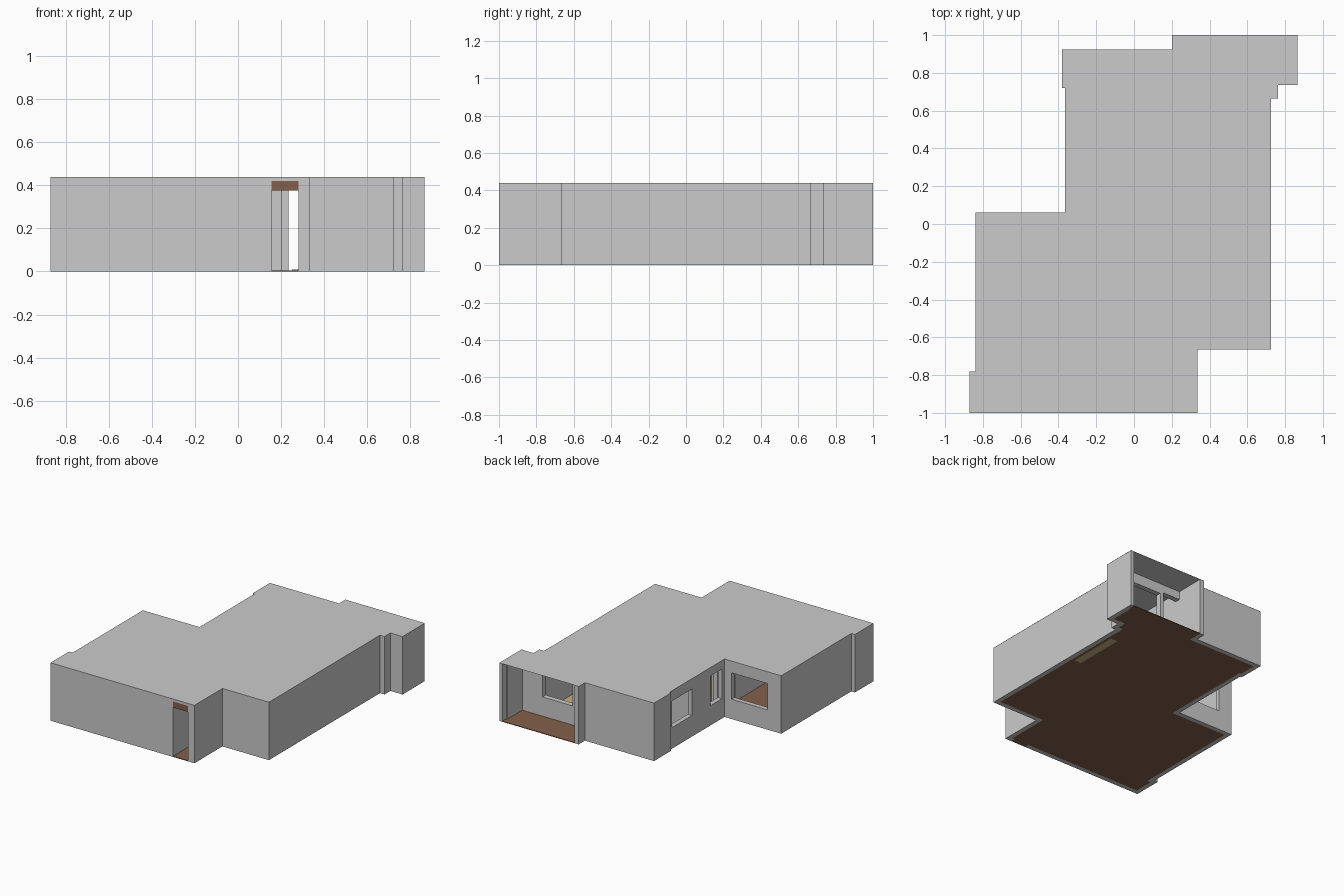
import bpy, bmesh

if "Cube" in bpy.data.objects:
    bpy.data.objects.remove(bpy.data.objects["Cube"])

H, T = 0.44, 0.035          # wall height, wall thickness
OUTLINE = [(-.87, -1), (.335, -1), (.335, -.665), (.725, -.665), (.725, .665), (.763, .665),
           (.763, .735), (.865, .735), (.865, 1), (.2, 1), (.2, .925), (-.38, .925),
           (-.38, .72), (-.365, .72), (-.365, .06), (-.84, .06), (-.84, -.78), (-.87, -.78)]


def material(name, rgb):
    m = bpy.data.materials.new(name)
    m.diffuse_color = (*rgb, 1)
    m.use_nodes = True
    m.node_tree.nodes["Principled BSDF"].inputs["Base Color"].default_value = m.diffuse_color
    return m


BROWN = material("brown_floor", (.23, .115, .07))
TAN = material("tan_floor", (.6, .45, .23))


def finish(name, bm, mat=None):
    bmesh.ops.recalc_face_normals(bm, faces=bm.faces)
    me = bpy.data.meshes.new(name)
    bm.to_mesh(me)
    bm.free()
    ob = bpy.data.objects.new(name, me)
    bpy.context.collection.objects.link(ob)
    if mat:
        me.materials.append(mat)
    return ob


def box(name, x0, x1, y0, y1, z0, z1, mat=None):
    bm = bmesh.new()
    bmesh.ops.create_cube(bm, size=1)
    for v in bm.verts:
        v.co = ((x0 + x1) / 2 + v.co.x * (x1 - x0), (y0 + y1) / 2 + v.co.y * (y1 - y0),
                (z0 + z1) / 2 + v.co.z * (z1 - z0))
    return finish(name, bm, mat)


def extrude(bm, h):
    geo = bmesh.ops.extrude_face_region(bm, geom=bm.faces[:])["geom"]
    bmesh.ops.translate(bm, vec=(0, 0, h), verts=[g for g in geo if isinstance(g, bmesh.types.BMVert)])


def inset(pts, t):
    # counter-clockwise right-angled outline moved inward
    out = []
    for i, (x, y) in enumerate(pts):
        dx = dy = 0
        for a, b in ((pts[i - 1], pts[i]), (pts[i], pts[(i + 1) % len(pts)])):
            if abs(b[0] - a[0]) > abs(b[1] - a[1]):
                dy = t if b[0] > a[0] else -t
            else:
                dx = -t if b[1] > a[1] else t
        out.append((x + dx, y + dy))
    return out


def cut(ob, *bounds):
    c = box("cutter", *bounds)
    c.hide_render = True
    mod = ob.modifiers.new("opening", 'BOOLEAN')
    mod.operation, mod.solver, mod.object = 'DIFFERENCE', 'EXACT', c
    bpy.context.view_layer.objects.active = ob
    bpy.ops.object.modifier_apply(modifier=mod.name)
    bpy.data.objects.remove(c)


INNER = inset(OUTLINE, T)

# Outer walls: one ring following the outline
bm = bmesh.new()
ring = [[bm.verts.new((*p, 0)) for p in loop] for loop in (OUTLINE, INNER)]
n = len(OUTLINE)
for i in range(n):
    j = (i + 1) % n
    bm.faces.new((ring[0][i], ring[0][j], ring[1][j], ring[1][i]))
extrude(bm, H - .001)
outer = finish("outer_walls", bm)
for b in [(.155, .28, -1.1, -.9, -.1, .42),            # front door
          (.235, .84, .95, 1.1, -.1, .5),              # open balcony side
          (-.45, -.3, .45, .69, .16, .36),             # left windows
          (-.45, -.3, .09, .225, .15, .375),
          (-.727, -.424, 0, .1, .15, .35)]:            # window in the recess
    cut(outer, *b)

# Roof sheet
bm = bmesh.new()
bm.faces.new([bm.verts.new((*p, H)) for p in OUTLINE])
finish("roof", bm)

# Floor slab inside the walls, plus door and balcony edges
bm = bmesh.new()
bm.faces.new([bm.verts.new((*p, 0)) for p in INNER])
extrude(bm, .005)
finish("floor", bm, BROWN)
box("door_threshold", .155, .28, -1, -.965, 0, .005, BROWN)
box("balcony_floor_edge", .235, .84, .965, 1, 0, .005, BROWN)
box("tan_room_floor", .25, .69, .15, .735, .005, .009, TAN)
box("tan_floor_underside", .61, .67, .15, .55, -.0005, .001, TAN)
box("door_lintel", .155, .28, -1, -.965, .375, .42, BROWN)

# Balcony wall with a door and a window
balcony = box("balcony_wall", .235, .845, .735, .775, .002, H - .002)
cut(balcony, .2, .38, .7, .8, -.1, .375)
cut(balcony, .41, .66, .7, .8, .15, .36)

# Inner partitions: x0, x1, y0, y1 and door spans along the long side
PARTITIONS = {
    "living_room_wall": (.2, .235, .15, .97, []),
    "hall_wall": (.12, .155, -.97, -.05, [(-.75, -.62), (-.3, -.17)]),
    "bedroom_wall": (-.285, -.25, -.97, .03, [(-.18, -.06)]),
    "back_room_wall": (-.365, .2, .37, .4, [(.03, .15)]),
    "bathroom_wall": (-.25, .12, -.05, -.02, [(-.2, -.08)]),
    "tan_room_wall": (.235, .69, .115, .15, [(.2, .36)]),
    "side_room_wall": (.335, .37, -.64, .115, [(-.1, .03)]),
}
for name, (x0, x1, y0, y1, doors) in PARTITIONS.items():
    w = box(name, x0, x1, y0, y1, .002, H - .002)
    for a, b in doors:
        if x1 - x0 > y1 - y0:
            cut(w, a, b, y0 - .05, y1 + .05, -.1, .375)
        else:
            cut(w, x0 - .05, x1 + .05, a, b, -.1, .375)
